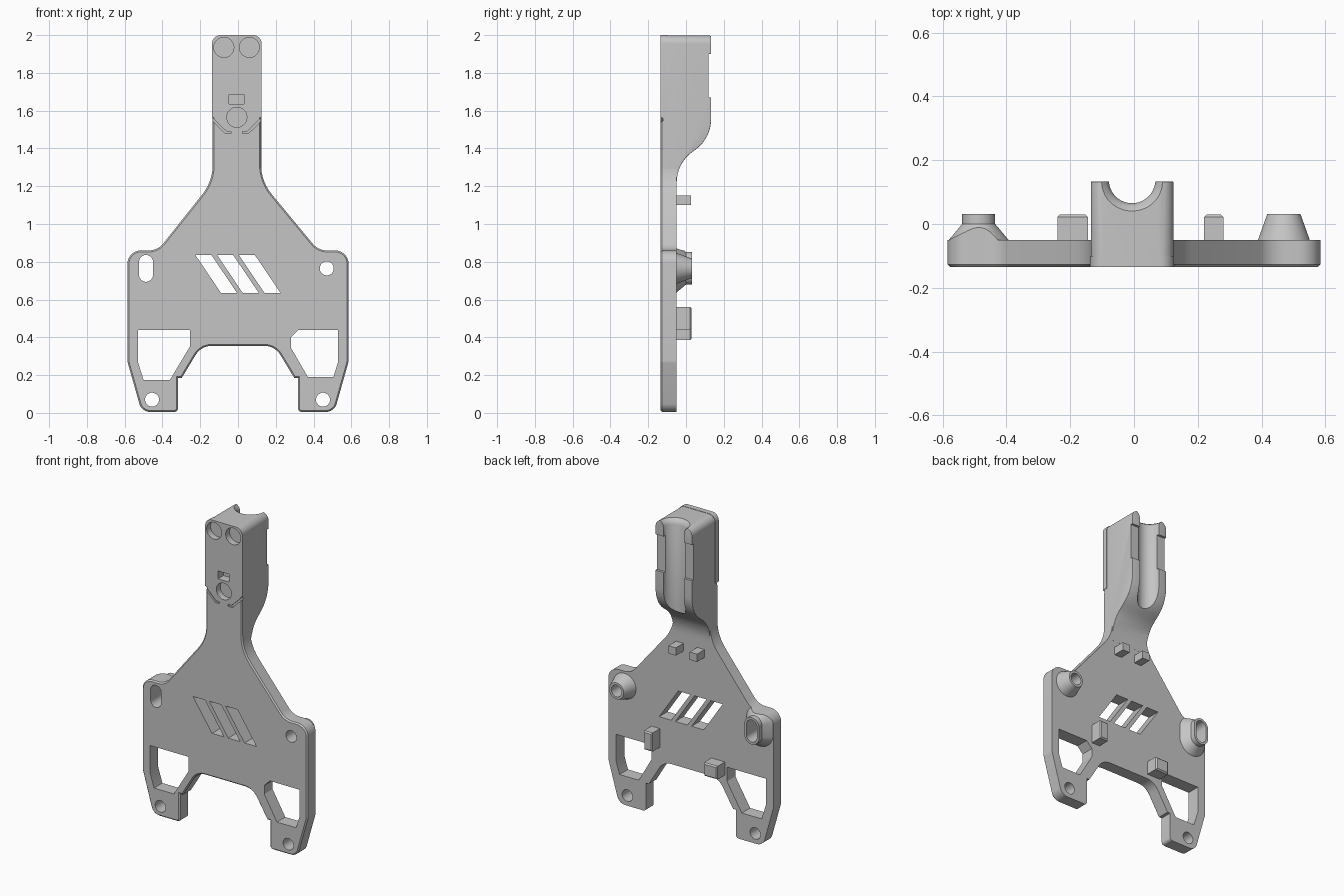
import bpy, bmesh, math
from mathutils import Vector

old = bpy.data.objects.get("Cube")
if old:
    bpy.data.objects.remove(old, do_unlink=True)

grey = bpy.data.materials.new("light_grey_plastic")
grey.use_nodes = True
grey.diffuse_color = (0.56, 0.56, 0.56, 1)
grey.node_tree.nodes["Principled BSDF"].inputs["Base Color"].default_value = (0.56, 0.56, 0.56, 1)

MID = -0.006                      # centre line of the neck and grip
FRONT, BACK = -0.135, -0.05       # faces of the plate


def rounded(points, steps=8):
    """Polygon from (a, b, radius) corners."""
    out = []
    for i, (a, b, r) in enumerate(points):
        p = Vector((a, b))
        if r == 0:
            out.append(p)
            continue
        u = (Vector(points[i - 1][:2]) - p).normalized()
        v = (Vector(points[(i + 1) % len(points)][:2]) - p).normalized()
        half = u.angle(v) / 2
        centre = p + (u + v).normalized() * (r / math.sin(half))
        start = p + u * (r / math.tan(half)) - centre
        end = p + v * (r / math.tan(half)) - centre
        for k in range(steps + 1):
            t = k / steps
            sweep = math.pi - 2 * half
            arm = start * math.sin((1 - t) * sweep) + end * math.sin(t * sweep)
            out.append(centre + arm / math.sin(sweep))
    return out


def stadium(x, z, r, h=0, n=32):
    """Circle, or an upright slot when h is above zero."""
    ring = []
    for k in range(n):
        t = math.tau * (k + 0.5) / n
        ring.append((x + r * math.cos(t), z + r * math.sin(t) + math.copysign(h, math.sin(t))))
    return ring


def loft(name, rings, axis="y"):
    """Solid through (depth, outline) rings along an axis."""
    place = {"x": lambda d, a, b: (d, a, b),
             "y": lambda d, a, b: (a, d, b),
             "z": lambda d, a, b: (a, b, d)}[axis]
    bm = bmesh.new()
    loops = [[bm.verts.new(place(d, *p)) for p in ring] for d, ring in rings]
    bm.faces.new(loops[0])
    bm.faces.new(loops[-1])
    for low, high in zip(loops, loops[1:]):
        for i in range(len(low)):
            bm.faces.new((low[i - 1], low[i], high[i], high[i - 1]))
    bmesh.ops.recalc_face_normals(bm, faces=bm.faces[:])
    mesh = bpy.data.meshes.new(name)
    bm.to_mesh(mesh)
    bm.free()
    mesh.materials.append(grey)
    ob = bpy.data.objects.new(name, mesh)
    bpy.context.collection.objects.link(ob)
    return ob


def prism(name, outline, d0, d1, axis="y"):
    return loft(name, [(d0, outline), (d1, outline)], axis)


def box(name, x0, x1, y0, y1, z0, z1):
    return prism(name, [(x0, z0), (x1, z0), (x1, z1), (x0, z1)], y0, y1)


def bevel(ob, offset, segments, rule):
    bm = bmesh.new()
    bm.from_mesh(ob.data)
    edges = [e for e in bm.edges if len(e.link_faces) == 2 and rule(e)]
    bmesh.ops.bevel(bm, geom=edges, offset=offset, segments=segments, profile=0.5,
                    affect="EDGES", clamp_overlap=True)
    bm.to_mesh(ob.data)
    bm.free()


def combine(ob, tools, operation="DIFFERENCE"):
    bpy.context.view_layer.objects.active = ob
    for tool in tools:
        mod = ob.modifiers.new("cut", "BOOLEAN")
        mod.operation, mod.solver, mod.object = operation, "EXACT", tool
        bpy.ops.object.modifier_apply(modifier=mod.name)


# Plate outline: half profile, mirrored
half = [(0.128, 1.62, 0), (0.128, 1.226, 0.25), (0.425, 0.86, 0.1), (0.585, 0.86, 0.07),
        (0.585, 0.27, 0.05), (0.51, 0.005, 0.06), (0.318, 0.005, 0.02),
        (0.318, 0.185, 0), (0.298, 0.185, 0), (0.195, 0.355, 0.1)]
full = half + [(-x, z, r) for x, z, r in reversed(half)]
outline = rounded([(x + (MID if z > 1 else 0), z, r) for x, z, r in full])
plate = prism("back_plate", outline, FRONT + 0.0005, BACK)
bevel(plate, 0.008, 1, lambda e: all(v.co.y < -0.12 for v in e.verts))

# Through holes
bores = [prism("bore", stadium(*hole), -0.3, 0.3) for hole in
         [(-0.487, 0.765, 0.037, 0.034), (0.47, 0.765, 0.037),
          (-0.455, 0.07, 0.037), (0.45, 0.07, 0.037)]]

# Leg windows
left_window = [(-0.53, 0.44), (-0.255, 0.44), (-0.255, 0.35), (-0.36, 0.175),
               (-0.5, 0.175), (-0.53, 0.27)]
right_window = [(0.32, 0.44), (0.53, 0.44), (0.53, 0.27), (0.505, 0.19),
                (0.37, 0.19), (0.28, 0.345), (0.28, 0.4)]
windows = [prism("window", w, -0.3, 0.3) for w in (left_window, right_window)]

# Plain slanted vent slots
vents = []
for x in (-0.115, 0, 0.115):
    slot = [(x - 0.11, 0.835), (x - 0.025, 0.835), (x + 0.11, 0.635), (x + 0.025, 0.635)]
    vents.append(prism("vent", slot, -0.3, 0.3))

# Angled grooves where the neck meets the grip
grooves = []
for s in (-1, 1):
    path = [(0.14, 1.573), (0.055, 1.49), (0.03, 1.49), (0.03, 1.478), (0.06, 1.478), (0.14, 1.556)]
    grooves.append(prism("groove", [(MID + s * x, z) for x, z in path], -0.2, FRONT + 0.012))

# Round recesses and latch pocket in the grip front
recesses = [prism("recess", stadium(x, z, 0.053), -0.2, -0.095)
            for x, z in [(-0.075, 1.935), (0.06, 1.935), (MID, 1.565)]]
pocket = box("pocket", -0.047, 0.032, -0.2, -0.08, 1.635, 1.685)
combine(plate, bores + windows + vents + grooves + recesses)


# Grip: side profile trimmed by a rounded front outline
def grip_outline(w, bottom, top):
    return rounded([(MID - w, bottom, 0), (MID + w, bottom, 0),
                    (MID + w, top, 0.045), (MID - w, top, 0.045)])


side = rounded([(-0.115, 1.19, 0), (-0.0495, 1.19, 0), (-0.0495, 1.32, 0.2), (0.133, 1.455, 0.2),
                (0.133, 2.05, 0), (-0.115, 2.05, 0)])
grip = prism("grip", side, -0.3, 0.3, "x")
trim = prism("trim", grip_outline(0.1295, 1.1, 1.998), -0.3, 0.3)
combine(grip, [trim], "INTERSECT")
bevel(grip, 0.018, 3, lambda e: all(v.co.y > -0.03 for v in e.verts)
      and e.calc_face_angle(0) > 0.5)
cap = prism("grip_front", grip_outline(0.1315, 1.565, 2), FRONT, -0.1)

# Rear channel with flared mouth, and strap notches in its lips
channel = loft("channel", [(z, stadium(MID, 0.138, r)) for z, r in
                           [(1.2, 0.073), (1.965, 0.073), (1.985, 0.082), (2.0, 0.1), (2.1, 0.2)]], "z")
notch = box("notch", -0.3, 0.3, 0.118, 0.3, 1.67, 1.9)
combine(grip, [channel, notch, pocket] + recesses)
combine(cap, [pocket] + recesses)

# Screw bosses on the back, kept inside the plate outline
clip = prism("clip", outline, -0.3, 0.3)
slot_boss = loft("slot_boss", [(y, stadium(-0.487, 0.765, r, 0.034)) for y, r in
                               [(BACK - 0.001, 0.095), (0, 0.052), (0.032, 0.052)]])
round_boss = loft("round_boss", [(y, stadium(0.47, 0.765, r)) for y, r in
                                 [(BACK - 0.001, 0.082), (0.032, 0.052)]])
for boss in (slot_boss, round_boss):
    combine(boss, [clip], "INTERSECT")
    combine(boss, bores[:2])

# Locating pegs on the back
pegs = [box("left_lower_peg", 0.22, 0.28, -0.06, 0.03, 0.44, 0.56),
        box("right_lower_peg", -0.24, -0.145, -0.06, 0.03, 0.385, 0.47)]
for peg in pegs:
    bevel(peg, 0.008, 1, lambda e: all(v.co.y > 0 for v in e.verts))
pegs += [box("upper_peg", x - 0.026, x + 0.026, -0.06, 0.026, 1.1, 1.15) for x in (0.08, -0.07)]

# Remove cutters and set the shading
for tool in bores + windows + vents + grooves + recesses + [pocket, trim, channel, notch, clip]:
    bpy.data.objects.remove(tool, do_unlink=True)
for ob in [plate, grip, cap, slot_boss, round_boss] + pegs:
    bpy.ops.object.select_all(action="DESELECT")
    ob.select_set(True)
    bpy.context.view_layer.objects.active = ob
    bpy.ops.object.shade_smooth_by_angle(angle=math.radians(30))
